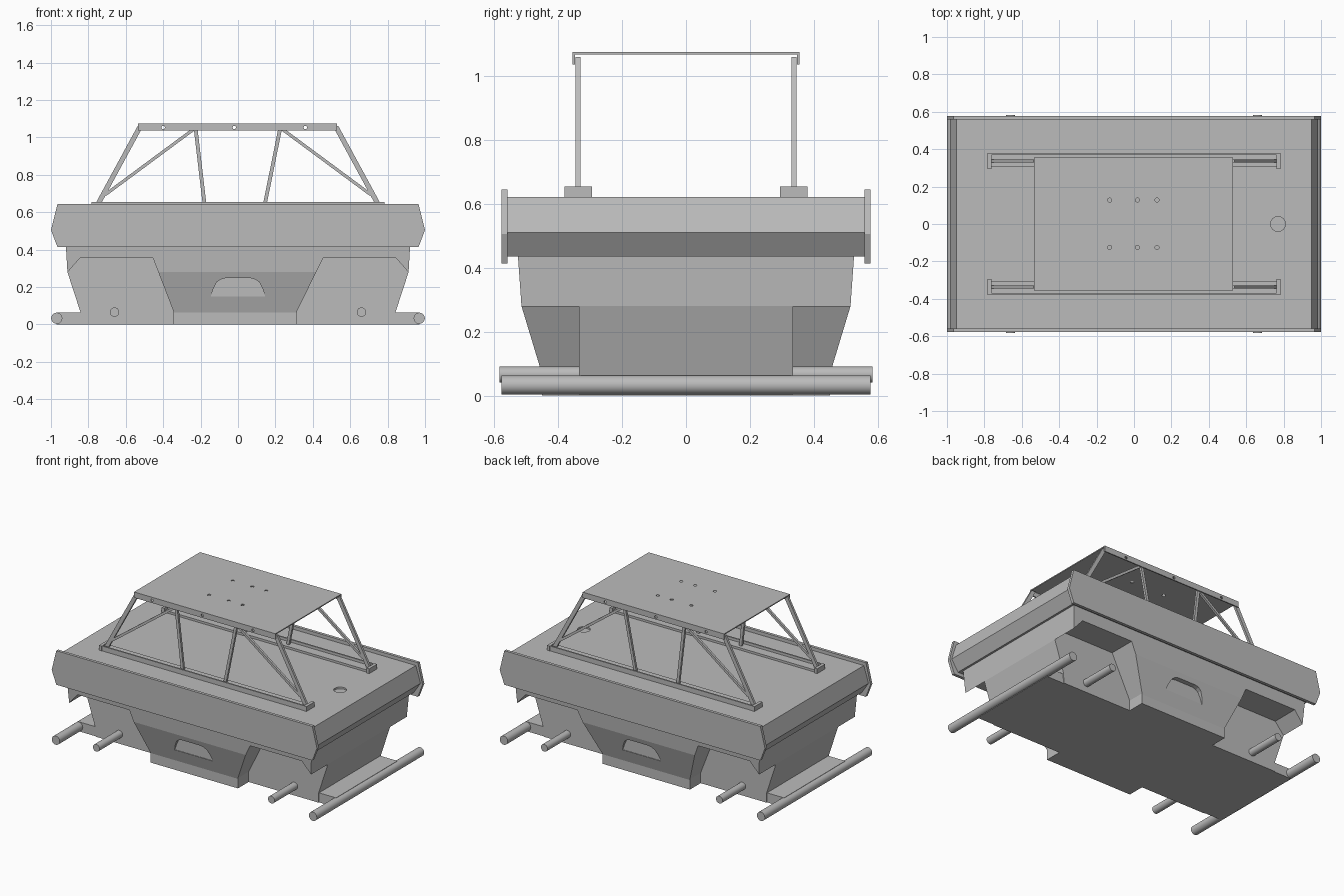
import bpy, bmesh, math
from mathutils import Vector

if "Cube" in bpy.data.objects:
    bpy.data.objects.remove(bpy.data.objects["Cube"])

grey = bpy.data.materials.new("plain_grey")
grey.use_nodes = True
tone = (0.5, 0.5, 0.5, 1)
grey.diffuse_color = tone
grey.node_tree.nodes["Principled BSDF"].inputs["Base Color"].default_value = tone


def finish(name, bm):
    bmesh.ops.recalc_face_normals(bm, faces=bm.faces[:])
    mesh = bpy.data.meshes.new(name)
    bm.to_mesh(mesh)
    bm.free()
    mesh.materials.append(grey)
    ob = bpy.data.objects.new(name, mesh)
    bpy.context.collection.objects.link(ob)
    return ob


def prism(name, profile, y0, y1):
    """Extrude an x-z outline along y."""
    bm = bmesh.new()
    face = bm.faces.new([bm.verts.new((x, y0, z)) for x, z in profile])
    new = bmesh.ops.extrude_face_region(bm, geom=[face])["geom"]
    verts = [v for v in new if isinstance(v, bmesh.types.BMVert)]
    bmesh.ops.translate(bm, verts=verts, vec=(0, y1 - y0, 0))
    return finish(name, bm)


def box(name, x0, x1, y0, y1, z0, z1):
    return prism(name, [(x0, z0), (x1, z0), (x1, z1), (x0, z1)], y0, y1)


def rod(name, a, b, radius, sides=24):
    a, b = Vector(a), Vector(b)
    bm = bmesh.new()
    bmesh.ops.create_cone(bm, cap_ends=True, segments=sides, radius1=radius,
                          radius2=radius, depth=(b - a).length)
    ob = finish(name, bm)
    ob.rotation_euler = (b - a).to_track_quat('Z', 'Y').to_euler()
    ob.location = (a + b) / 2
    for p in ob.data.polygons:
        p.use_smooth = len(p.vertices) == 4
    return ob


def strut(name, bottom, top, y, width):
    """Flat-sided bar leaning in the x-z plane, cut level at both ends."""
    h = width / 2
    return prism(name, [(bottom[0] - h, bottom[1]), (bottom[0] + h, bottom[1]),
                        (top[0] + h, top[1]), (top[0] - h, top[1])], y - 0.008, y + 0.008)


def cut(target, cutters):
    for c in cutters:
        m = target.modifiers.new("cut", 'BOOLEAN')
        m.operation, m.solver, m.object = 'DIFFERENCE', 'EXACT', c
        c.hide_render = True
        c.hide_set(True)
        c.display_type = 'WIRE'
    bpy.context.view_layer.update()
    mesh = bpy.data.meshes.new_from_object(
        target.evaluated_get(bpy.context.evaluated_depsgraph_get()))
    target.modifiers.clear()
    target.data = mesh
    for c in cutters:
        bpy.data.objects.remove(c)


# Lower hull: stacked rectangular sections narrowing downwards
bm = bmesh.new()
rings = []
for hx, hy, z in [(0.84, 0.45, 0.0), (0.842, 0.45, 0.065), (0.912, 0.515, 0.28), (0.922, 0.527, 0.45)]:
    rings.append([bm.verts.new((sx * hx, sy * hy, z))
                  for sx, sy in [(-1, -1), (1, -1), (1, 1), (-1, 1)]])
for low, high in zip(rings, rings[1:]):
    for i in range(4):
        j = (i + 1) % 4
        bm.faces.new((low[i], low[j], high[j], high[i]))
bm.faces.new(rings[0][::-1])
bm.faces.new(rings[-1])
hull = finish("lower_hull", bm)

cutters = []
for sy in (-1, 1):
    # Four wheel wells
    for sx in (-1, 1):
        inner = 0.315 if sx > 0 else 0.345
        well = [(1.0, -0.1), (1.0, 0.27), (0.915, 0.275), (0.845, 0.355),
                (0.455, 0.355), (inner, 0.07), (inner, -0.1)]
        cutters.append(prism("well_cutter", [(sx * x, z) for x, z in well], sy * 0.335, sy * 0.7))
    # Rounded grip recess in the middle of each long side
    half = [(0.145, 0.15), (0.132, 0.19), (0.115, 0.225), (0.095, 0.24), (0.07, 0.247)]
    grip = half + [(-x, z) for x, z in reversed(half)]
    cutters.append(prism("grip_cutter", grip, sy * 0.472, sy * 0.6))
cut(hull, cutters)

# Floor pan reaching out to the end tubes
box("floor_pan", -0.97, 0.97, -0.33, 0.33, 0.0, 0.065)


def mirrored(half_outline):
    return half_outline + [(-x, z) for x, z in reversed(half_outline)]


# Deck block with a shallow round pocket, closed by a plate on each long side
deck = prism("deck", mirrored([(0.935, 0.435), (0.985, 0.51), (0.95, 0.622)]), -0.565, 0.565)
cut(deck, [rod("pocket_cutter", (0.77, 0, 0.61), (0.77, 0, 0.7), 0.04)])
plate = mirrored([(0.965, 0.413), (1.0, 0.505), (0.965, 0.645)])

for sy, side in ((-1, "front"), (1, "back")):
    prism(side + "_deck_plate", plate, sy * 0.558, sy * 0.578)

    # Rail: foot strip, upright lip and end caps
    def rail_box(name, x0, x1, y0, y1, z0, z1):
        box(side + name, x0, x1, sy * y0, sy * y1, z0, z1)
    rail_box("_rail_strip", -0.77, 0.77, 0.305, 0.375, 0.615, 0.637)
    rail_box("_rail_lip", -0.77, 0.77, 0.368, 0.378, 0.615, 0.655)
    for sx, end in ((-1, "right"), (1, "left")):
        x0, x1 = sorted((sx * 0.762, sx * 0.782))
        rail_box("_rail_cap_" + end, x0, x1, 0.295, 0.38, 0.615, 0.655)

        # Roof frame struts
        y = sy * 0.338
        name = side + "_" + end
        strut(name + "_corner_post", (sx * 0.753, 0.635), (sx * 0.522, 1.06), y, 0.03)
        strut(name + "_brace", (sx * 0.715, 0.69), (sx * 0.235, 1.045), y, 0.028)
        foot = 0.142 if sx > 0 else 0.178
        strut(name + "_inner_post", (sx * foot, 0.635), (sx * 0.228, 1.06), y, 0.02)

        # Short axle pegs and the well wall they sit on
        rod(name + "_peg", (sx * 0.66, sy * 0.3, 0.066), (sx * 0.66, sy * 0.584, 0.066), 0.025)

    # Roof side flange with three bolt holes
    flange = box(side + "_roof_flange", -0.535, 0.53, sy * 0.347, sy * 0.355, 1.036, 1.074)
    cut(flange, [rod("hole_cutter", (x, sy * 0.3, 1.053), (x, sy * 0.4, 1.053), 0.009, 16)
                 for x in (-0.4, -0.02, 0.36)])

# Roof sheet with two rows of holes
roof = box("roof_sheet", -0.535, 0.53, -0.355, 0.355, 1.068, 1.075)
cut(roof, [rod("hole_cutter", (x, y, 1.0), (x, y, 1.1), 0.011, 16)
           for x in (-0.13, 0.018, 0.123) for y in (-0.125, 0.128)])

# Cross tubes at both ends
for sx, end in ((-1, "right"), (1, "left")):
    rod(end + "_end_tube", (sx * 0.969, -0.578, 0.033), (sx * 0.969, 0.578, 0.033), 0.03)
